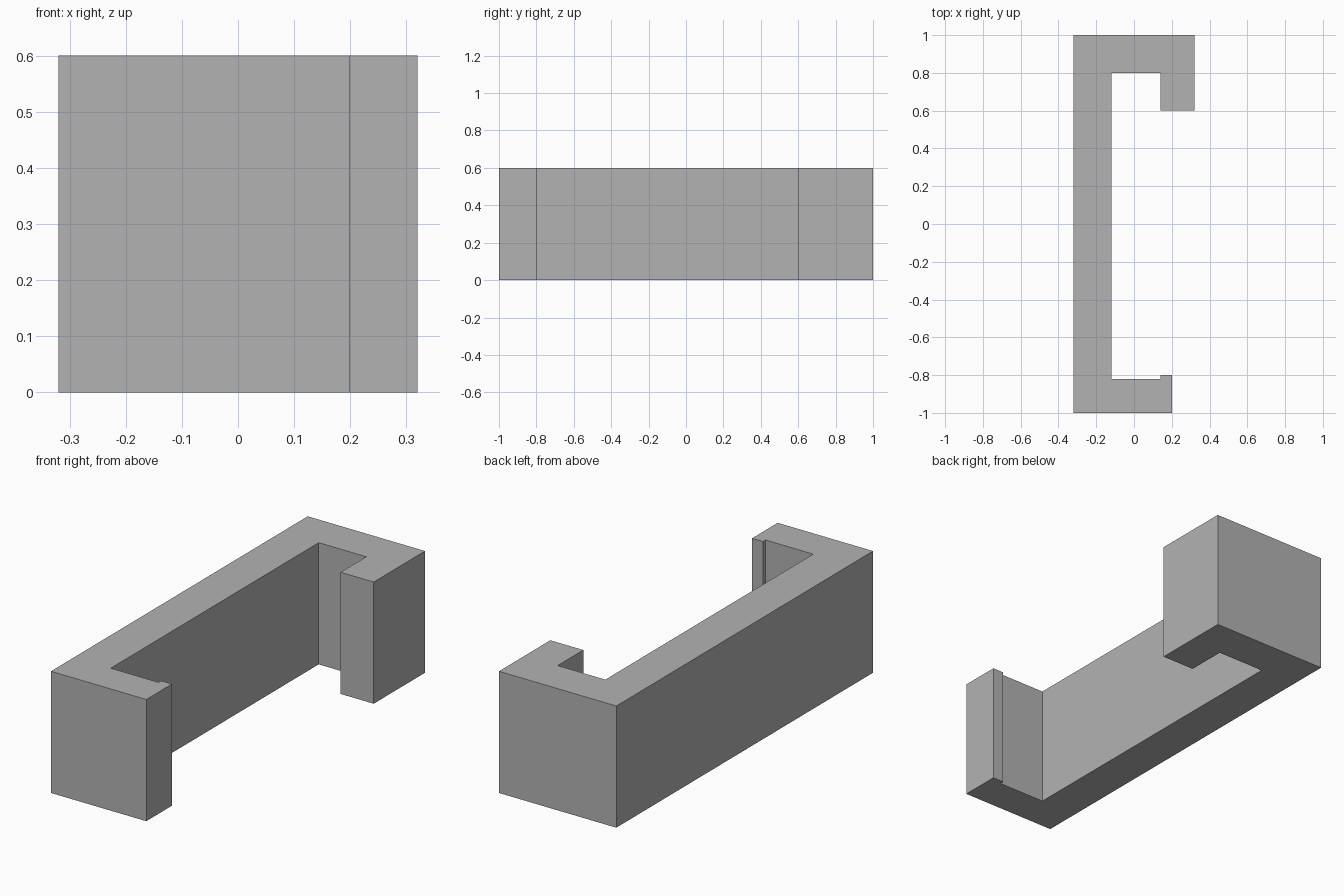
import bpy
import bmesh

cube = bpy.data.objects.get("Cube")
if cube:
    bpy.data.objects.remove(cube, do_unlink=True)

HEIGHT = 0.6

# Plain grey material
grey = bpy.data.materials.new("plain_grey")
grey.use_nodes = True
colour = (0.45, 0.45, 0.45, 1)
grey.diffuse_color = colour
grey.node_tree.nodes["Principled BSDF"].inputs["Base Color"].default_value = colour

# Bracket outline: long web, hooked rear arm, short lipped front arm
outline = [
    (-0.32, -1), (0.2, -1), (0.2, -0.8), (0.14, -0.8), (0.14, -0.82), (-0.12, -0.82),
    (-0.12, 0.8), (0.14, 0.8), (0.14, 0.6), (0.32, 0.6), (0.32, 1), (-0.32, 1),
]

# Extrude the outline upwards into a solid
bm = bmesh.new()
base = bm.faces.new([bm.verts.new((x, y, 0)) for x, y in outline])
top = bmesh.ops.extrude_face_region(bm, geom=[base], use_keep_orig=True)["geom"]
bmesh.ops.translate(bm, vec=(0, 0, HEIGHT),
                    verts=[g for g in top if isinstance(g, bmesh.types.BMVert)])
bmesh.ops.recalc_face_normals(bm, faces=bm.faces)

mesh = bpy.data.meshes.new("hooked_bracket")
bm.to_mesh(mesh)
bm.free()
mesh.materials.append(grey)
bracket = bpy.data.objects.new("hooked_bracket", mesh)
bpy.context.collection.objects.link(bracket)
